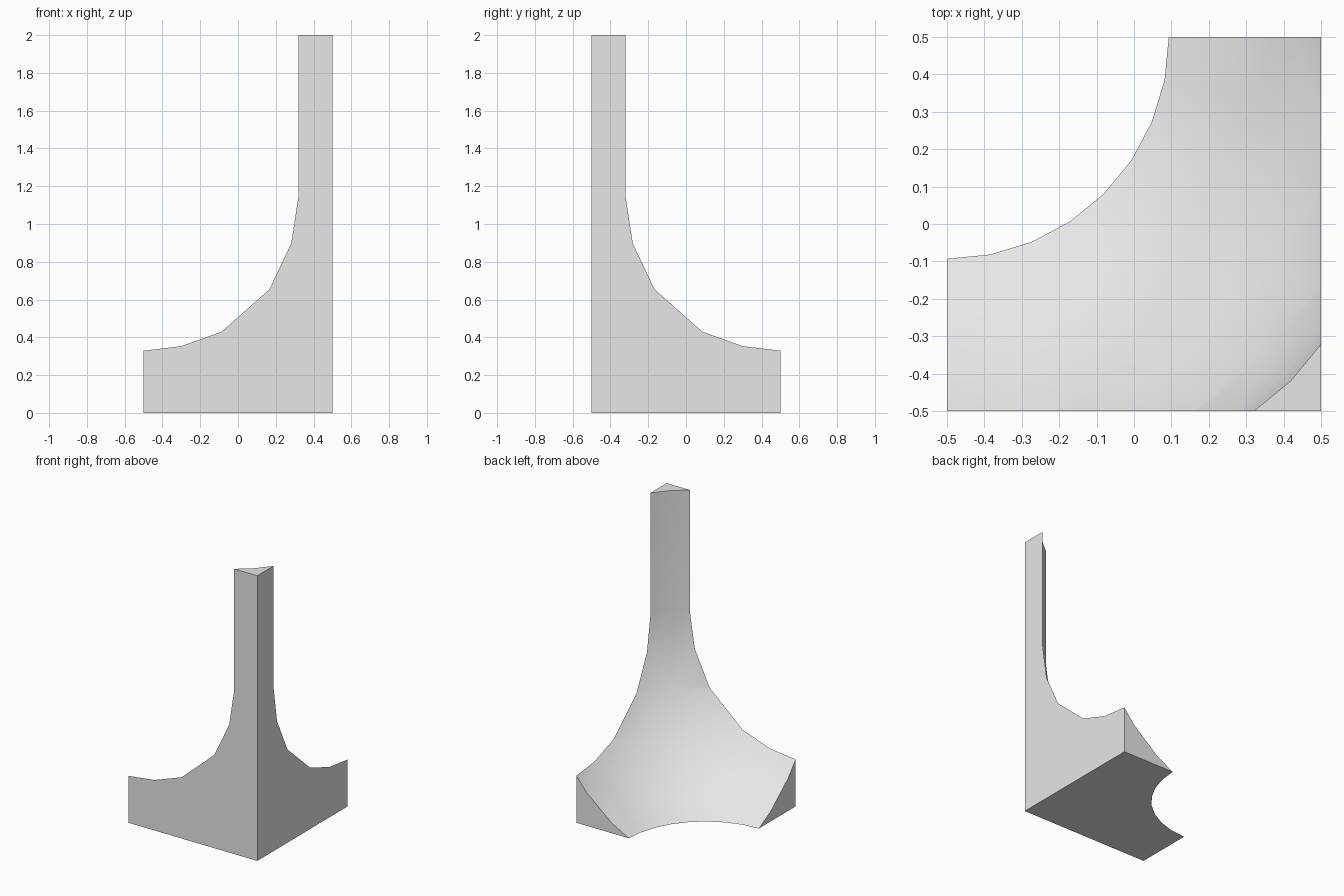
import bpy
import bmesh
import math
from mathutils import Matrix, Vector

old = bpy.data.objects.get("Cube")
if old:
    bpy.data.objects.remove(old, do_unlink=True)

SEGMENTS = 32
RADIUS = 1.3
HOLLOW_CENTRE = Vector((-0.5, 0.5, 1.15))


def make_object(name, bm, material):
    bmesh.ops.recalc_face_normals(bm, faces=bm.faces[:])
    mesh = bpy.data.meshes.new(name)
    bm.to_mesh(mesh)
    bm.free()
    mesh.materials.append(material)
    obj = bpy.data.objects.new(name, mesh)
    bpy.context.collection.objects.link(obj)
    return obj


grey = bpy.data.materials.new("light_grey")
grey.use_nodes = True
colour = (0.8, 0.8, 0.8, 1.0)
grey.diffuse_color = colour
grey.node_tree.nodes["Principled BSDF"].inputs["Base Color"].default_value = colour

# Solid block with the full outer dimensions
bm = bmesh.new()
bmesh.ops.create_cube(bm, size=1, matrix=Matrix.Translation((0, 0, 1)) @ Matrix.Diagonal((1, 1, 2, 1)))
block = make_object("corner_post", bm, grey)

# Round-bottomed cutter: lower half of a sphere continued upward as a cylinder
bm = bmesh.new()
bmesh.ops.create_uvsphere(bm, u_segments=SEGMENTS, v_segments=SEGMENTS // 2, radius=RADIUS,
                          matrix=Matrix.Translation(HOLLOW_CENTRE))
upper = [v for v in bm.verts if v.co.z > HOLLOW_CENTRE.z + 0.01]
bmesh.ops.delete(bm, geom=upper, context='VERTS')
rim = [e for e in bm.edges if e.is_boundary]
raised = bmesh.ops.extrude_edge_only(bm, edges=rim)["geom"]
bmesh.ops.translate(bm, verts=[g for g in raised if isinstance(g, bmesh.types.BMVert)], vec=(0, 0, 1.5))
bmesh.ops.holes_fill(bm, edges=[e for e in bm.edges if e.is_boundary], sides=0)
cutter = make_object("hollow_cutter", bm, grey)
cutter.hide_render = True

# Carve the hollow out of the block
cut = block.modifiers.new("hollow", 'BOOLEAN')
cut.operation = 'DIFFERENCE'
cut.solver = 'EXACT'
cut.object = cutter
bpy.ops.object.select_all(action='DESELECT')
block.select_set(True)
bpy.context.view_layer.objects.active = block
bpy.ops.object.modifier_apply(modifier=cut.name)
bpy.data.objects.remove(cutter, do_unlink=True)

# Smooth the hollow while keeping the outer edges crisp
bpy.ops.object.shade_smooth_by_angle(angle=math.radians(30))
